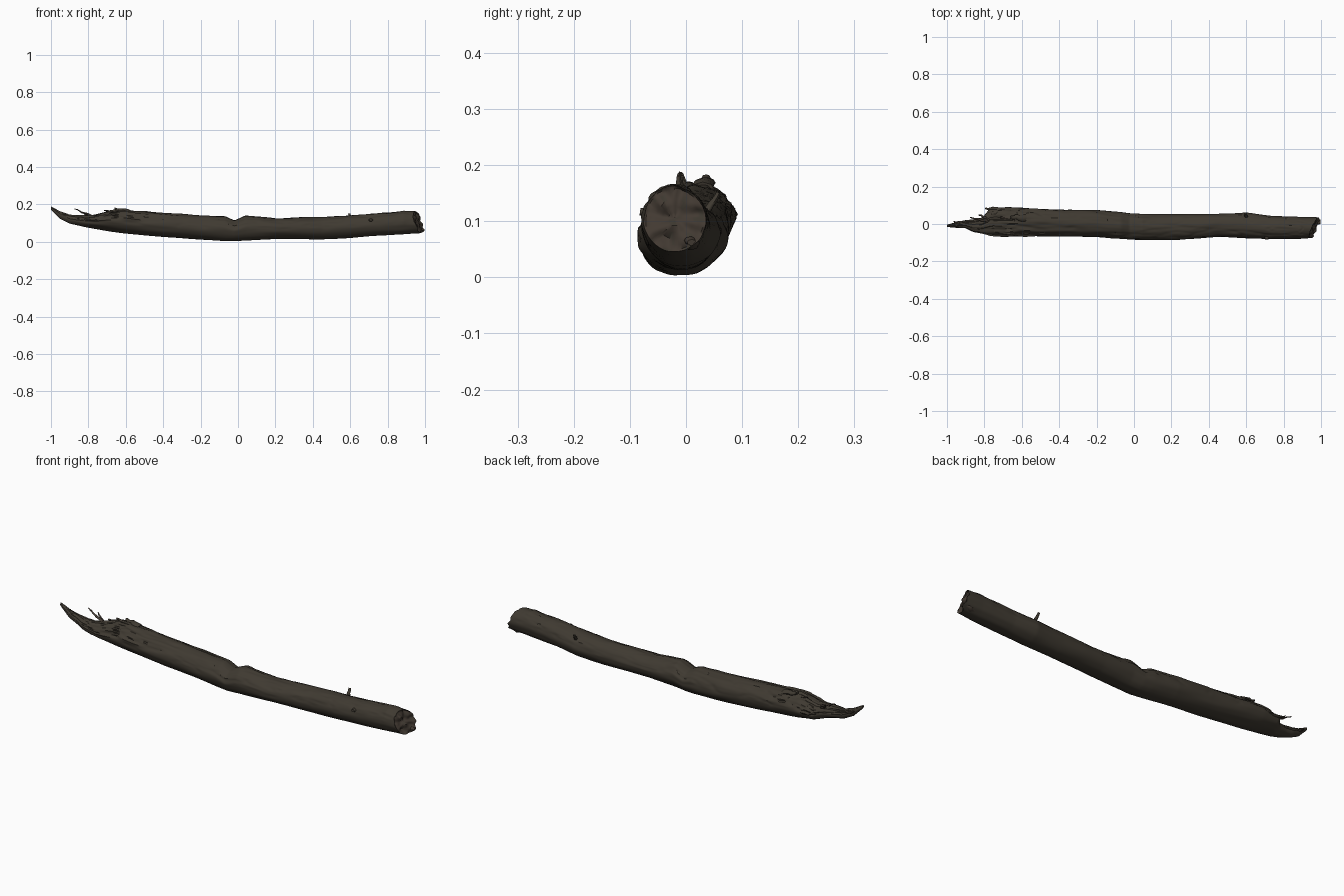
import bpy, bmesh, math, random
from mathutils import Vector, noise

random.seed(4)
if "Cube" in bpy.data.objects:
    bpy.data.objects.remove(bpy.data.objects["Cube"], do_unlink=True)


def make_material(name, colour):
    mat = bpy.data.materials.new(name)
    mat.use_nodes = True
    mat.diffuse_color = (*colour, 1)
    shader = mat.node_tree.nodes["Principled BSDF"]
    shader.inputs["Base Color"].default_value = (*colour, 1)
    shader.inputs["Roughness"].default_value = 0.9
    return mat


bark = make_material("dark bark", (0.050, 0.042, 0.031))
wood = make_material("broken wood", (0.055, 0.042, 0.032))


def finish(bm, name, materials, angle):
    bmesh.ops.recalc_face_normals(bm, faces=bm.faces)
    mesh = bpy.data.meshes.new(name)
    bm.to_mesh(mesh)
    bm.free()
    obj = bpy.data.objects.new(name, mesh)
    bpy.context.collection.objects.link(obj)
    for mat in materials:
        mesh.materials.append(mat)
    bpy.ops.object.select_all(action="DESELECT")
    obj.select_set(True)
    bpy.context.view_layer.objects.active = obj
    bpy.ops.object.shade_smooth_by_angle(angle=math.radians(angle))
    return obj


def loft(bm, rings):
    """Skin closed rings of points and close both ends; returns the faces."""
    loops = [[bm.verts.new(p) for p in ring] for ring in rings]
    count = len(loops[0])
    for a, b in zip(loops, loops[1:]):
        for i in range(count):
            j = (i + 1) % count
            bm.faces.new((a[i], a[j], b[j], b[i]))
    bm.faces.new(loops[0])
    bm.faces.new(loops[-1])


# Log outline: x, right side y, left side y, underside z, upper side z
outline = [
    (-1.0, -.016, -.004, .172, .188),
    (-.95, -.02, .01, .122, .162),
    (-.90, -.022, .02, .097, .145),
    (-.86, -.042, .024, .088, .14),
    (-.81, -.052, .035, .077, .14),
    (-.77, -.06, .082, .07, .143),
    (-.68, -.066, .088, .055, .168),
    (-.62, -.066, .086, .047, .172),
    (-.55, -.066, .083, .04, .162),
    (-.40, -.066, .077, .025, .155),
    (-.20, -.07, .075, .011, .14),
    (-.07, -.078, .064, .003, .135),
    (-.02, -.082, .057, .003, .113),
    (.04, -.086, .054, .006, .14),
    (.20, -.087, .052, .014, .126),
    (.45, -.068, .054, .014, .132),
    (.60, -.077, .06, .02, .14),
    (.72, -.08, .045, .03, .15),
    (.90, -.08, .037, .04, .166),
    (1.0, -.076, .035, .045, .162),
]


def section(x):
    for a, b in zip(outline, outline[1:]):
        if x <= b[0]:
            t = (x - a[0]) / (b[0] - a[0])
            return [p + (q - p) * t for p, q in zip(a, b)][1:]
    return outline[-1][1:]


def smooth(lo, hi, x):
    t = min(1, max(0, (x - lo) / (hi - lo)))
    return t * t * (3 - 2 * t)


def surface_ring(x, shrink=1.0, sides=64):
    """One cross-section with long bark furrows and a splintered left end."""
    y0, y1, z0, z1 = section(x)
    ring = []
    for i in range(sides):
        angle = math.tau * i / sides
        c, s = math.cos(angle), math.sin(angle)
        upper = smooth(-.3, .5, s)
        broken = 1 - smooth(-.8, -.3, x)
        grain = noise.noise(Vector((x * 5, c * 2.5, s * 2.5)))
        fibre = noise.noise(Vector((x * 9 + 7, c * 6, s * 6)))
        lump = noise.noise(Vector((x * 14, c * 2 + 5, s * 2)))
        furrow = max(0, .14 - abs(grain)) * upper * (.35 + .5 * broken)
        r = 1 + .04 * grain + .02 * lump * (upper + .3) - furrow
        r += fibre * upper * (.03 + .16 * broken)
        r *= shrink
        y = (y0 + y1) / 2 + c * r * (y1 - y0) / 2
        z = (z0 + z1) / 2 + s * r * (z1 - z0) / 2
        # slanted, ragged right end
        reach = .35 * (y + .02) - .25 * (z - .1) - .035
        reach += .012 * noise.noise(Vector((2, y * 40, z * 40)))
        if shrink < 1:
            reach += .012 * noise.noise(Vector((6, y * 50, z * 50))) - .004
        ring.append((x + reach * smooth(.85, 1, x), y, max(0, z)))
    return ring


# Main log with a rough right end face
steps = 240
rings = [surface_ring(-1 + 2 * i / steps) for i in range(steps + 1)]
rings += [surface_ring(1, k) for k in (.93, .8, .6, .4, .2, .04)]
bm = bmesh.new()
loft(bm, rings)
bm.normal_update()
for face in bm.faces:
    face.material_index = int(face.calc_center_median().x > .93 and abs(face.normal.x) > .6)
finish(bm, "log", [bark, wood], 50)


def spike(name, start, end, width, tip, mat, bend=.006):
    """A tapered, slightly crooked splinter or twig."""
    a, b = Vector(start), Vector(end)
    turn = (b - a).to_track_quat("Z", "Y")
    rings = []
    for k in range(6):
        t = k / 5
        wobble = Vector([random.uniform(-bend, bend) for _ in "xyz"]) * math.sin(math.pi * t)
        r = width + (tip - width) * t
        rings.append([a.lerp(b, t) + wobble + turn @ Vector(
            (r * math.cos(math.tau * i / 8), .7 * r * math.sin(math.tau * i / 8), 0))
            for i in range(8)])
    bm = bmesh.new()
    loft(bm, rings)
    finish(bm, name, [mat], 60)


# Splinters around the broken left end
spike("tail_splinter", (-.90, .0, .125), (-.965, .014, .155), .012, .003, wood)
spike("tall_splinter", (-.78, .015, .135), (-.875, .036, .176), .009, .003, wood)
spike("forked_splinter", (-.79, .03, .135), (-.83, .05, .16), .007, .003, wood)
spike("edge_splinter", (-.70, .072, .11), (-.795, .084, .122), .016, .004, bark)
spike("front_splinter", (-.76, -.045, .11), (-.86, -.038, .125), .014, .003, bark)
spike("upper_splinter", (-.58, .025, .155), (-.715, .035, .168), .014, .004, wood)
spike("upper_lump", (-.58, .03, .155), (-.66, .036, .178), .022, .008, bark)

# Ragged lip on the right end and the small twig stub on the back
spike("end_lip", (.93, .0, .065), (.997, .01, .062), .022, .008, wood)
spike("twig_stub", (.60, .035, .115), (.595, .058, .15), .010, .006, bark, .002)

# Flat knot on the front side
spike("knot", (.71, -.068, .115), (.71, -.082, .117), .014, .009, bark, 0)
